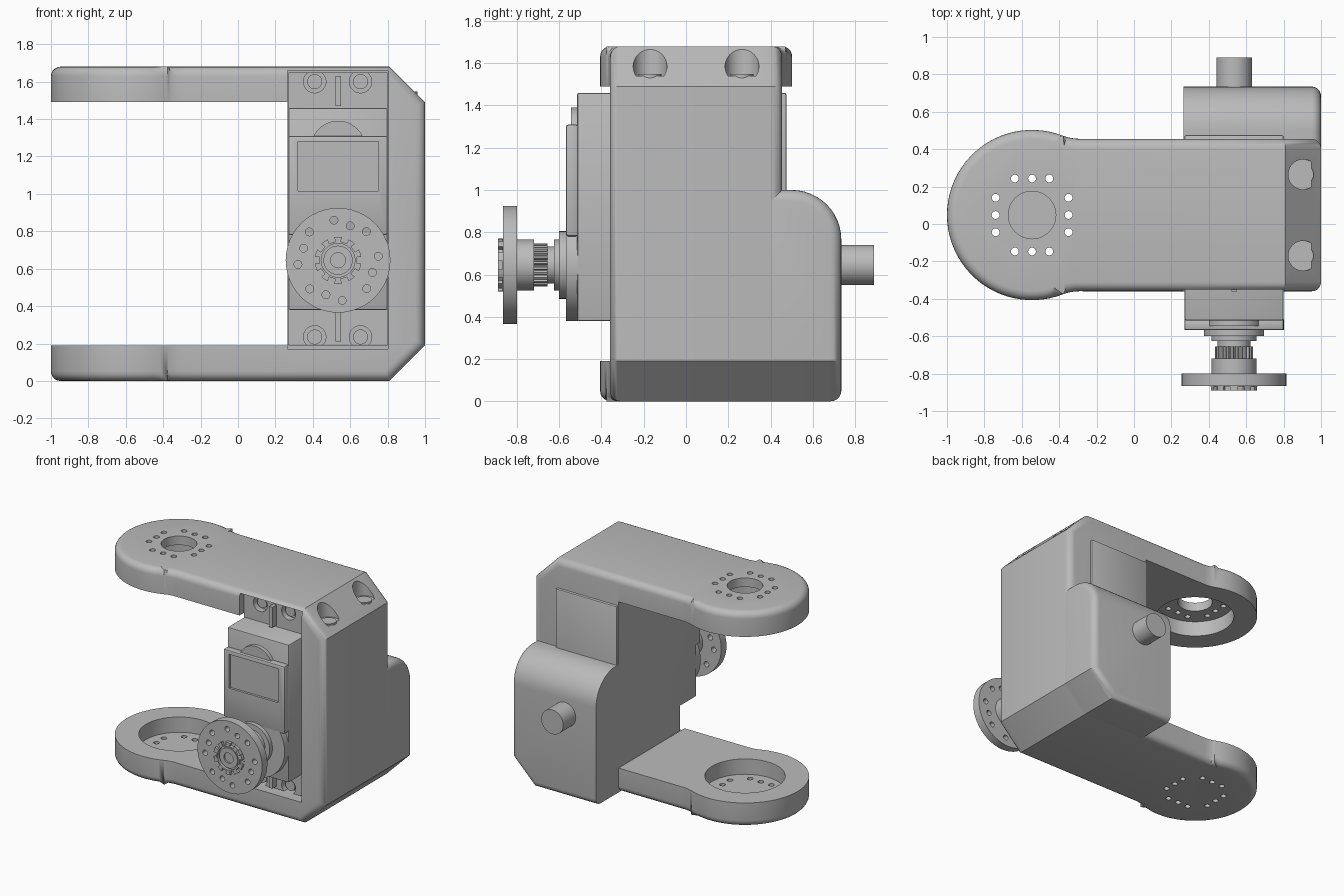
import bpy, bmesh
from math import sin, cos, pi, radians, asin
from mathutils import Vector

cube = bpy.data.objects.get("Cube")
if cube:
    bpy.data.objects.remove(cube, do_unlink=True)

grey = bpy.data.materials.new("plain grey")
grey.use_nodes = True
COL = (0.5, 0.5, 0.5, 1)
grey.diffuse_color = COL
grey.node_tree.nodes["Principled BSDF"].inputs["Base Color"].default_value = COL

SX, SZ = 0.535, 0.645       # output shaft centre
AX, AY = -0.545, 0.048      # arm disc centre
TOP, ARM = 1.68, 0.19       # total height, arm thickness
BACK, FRONT, SIDE = 0.455, -0.36, 0.265


def circle(cx, cy, r, n=48):
    return [(cx + r * cos(2 * pi * i / n), cy + r * sin(2 * pi * i / n)) for i in range(n)]


def rect(a0, a1, b0, b1):
    return [(a0, b0), (a1, b0), (a1, b1), (a0, b1)]


def place(axis, p, d):
    return {"x": (d, p[0], p[1]), "y": (p[0], d, p[1]), "z": (p[0], p[1], d)}[axis]


def prisms(outlines, axis, a, b):
    """Extrude closed 2D outlines along an axis into one bmesh."""
    bm = bmesh.new()
    for pts in outlines:
        lo = [bm.verts.new(place(axis, p, a)) for p in pts]
        hi = [bm.verts.new(place(axis, p, b)) for p in pts]
        bm.faces.new(lo)
        bm.faces.new(hi)
        for i in range(len(pts)):
            j = (i + 1) % len(pts)
            bm.faces.new((lo[i], lo[j], hi[j], hi[i]))
    bmesh.ops.recalc_face_normals(bm, faces=bm.faces)
    return bm


def bevel(bm, rule, size, segs=5):
    edges = [e for e in bm.edges if rule(e.verts[0].co, e.verts[1].co)]
    bmesh.ops.bevel(bm, geom=edges, offset=size, segments=segs, profile=0.5, affect='EDGES')


def build(name, bm, cuts=()):
    """Make an object, subtract the cutters, shade it."""
    me = bpy.data.meshes.new(name)
    bm.to_mesh(me)
    bm.free()
    me.materials.append(grey)
    ob = bpy.data.objects.new(name, me)
    bpy.context.collection.objects.link(ob)
    bpy.ops.object.select_all(action='DESELECT')
    bpy.context.view_layer.objects.active = ob
    ob.select_set(True)
    for c in cuts:
        cutter = build("cutter", c)
        bpy.context.view_layer.objects.active = ob
        m = ob.modifiers.new("cut", 'BOOLEAN')
        m.operation, m.solver, m.object = 'DIFFERENCE', 'EXACT', cutter
        bpy.ops.object.modifier_apply(modifier=m.name)
        bpy.data.objects.remove(cutter, do_unlink=True)
    bpy.ops.object.select_all(action='DESELECT')
    ob.select_set(True)
    bpy.ops.object.shade_smooth_by_angle(angle=radians(32))
    return ob


def box(name, x, y, z, soft=0, cuts=()):
    bm = prisms([rect(*x, *z)], "y", *y)
    if soft:
        bevel(bm, lambda a, b: True, soft, 2)
    return build(name, bm, cuts)


def disc(name, r, y0, y1, cuts=()):
    return build(name, prisms([circle(SX, SZ, r)], "y", y0, y1), cuts)


def screw_pattern(cx, cy, turn=0):
    """Four rows of three small holes on the sides of a square."""
    out = []
    for k in range(4):
        t = k * pi / 2 + turn
        for s in (-0.092, 0, 0.092):
            out.append(circle(cx + 0.195 * cos(t) - s * sin(t),
                              cy + 0.195 * sin(t) + s * cos(t), 0.021, 16))
    return out


# Arms: round-ended plates with a horn recess on the inner side
def arm(name, outer, inner, through):
    half, r = (BACK - FRONT) / 2, 0.455
    t0 = asin(half / r)
    pts = [(AX + r * cos(t), AY + r * sin(t))
           for t in (t0 + (2 * pi - 2 * t0) * i / 48 for i in range(49))]
    neck = pts[0][0]
    bm = prisms([pts + [(SIDE, FRONT), (SIDE, BACK)]], "z", inner, outer)
    bevel(bm, lambda a, b: abs(a.z - b.z) > 0.1 and abs(a.x - neck) < 0.001
          and abs(b.x - neck) < 0.001, 0.05, 4)
    bevel(bm, lambda a, b: abs(a.z - outer) < 0.001 and abs(b.z - outer) < 0.001
          and not (a.x > 0.2 and b.x > 0.2), 0.05)
    s = 1 if outer > inner else -1
    cuts = [prisms([circle(AX, AY, 0.285, 64)], "z", inner - s * 0.05, inner + s * 0.12),
            prisms(screw_pattern(AX, AY), "z", inner - 0.3, inner + 0.3)]
    if through:
        cuts.append(prisms([circle(AX, AY, 0.127)], "z", inner - 0.3, inner + 0.3))
    return build(name, bm, cuts)


arm("upper_arm", TOP, TOP - ARM, True)
arm("lower_arm", 0, ARM, False)

# Upright housing with chamfered corners, motor pocket and screw wells
outline = [(SIDE, 0), (0.81, 0), (1, ARM), (1, TOP - ARM), (0.81, TOP), (SIDE, TOP)]
bm = prisms([outline], "y", FRONT, BACK)
bevel(bm, lambda a, b: abs(a.y - b.y) < 0.01 and not (a.x < 0.3 and b.x < 0.3), 0.05)
wells = prisms([circle(0.905, y, 0.08) for y in (-0.17, 0.265)], "z", 1.54, 1.8)
pocket = prisms([rect(0.2, 0.803, 0.17, 1.66)], "y", -0.5, -0.2)
build("housing", bm, [pocket, wells])
for y in (-0.17, 0.265):
    build("well_screw", prisms([circle(0.905, y, 0.055, 32)], "z", 1.53, 1.548))

# Rear box: rounded top, chamfered lower side
RY, R = 0.735, 0.235
arc = [(RY - R + R * cos(t), 1 - R + R * sin(t)) for t in (pi / 2 * i / 12 for i in range(13))]
bm = prisms([[(BACK - 0.05, 0), (RY, 0)] + arc + [(BACK - 0.05, 1)]], "x", SIDE, 1)
bmesh.ops.bisect_plane(bm, geom=bm.verts[:] + bm.edges[:] + bm.faces[:], dist=1e-5,
                       plane_co=(1, 0, ARM), plane_no=(1, 0, -1), clear_outer=True)
bmesh.ops.holes_fill(bm, edges=[e for e in bm.edges if e.is_boundary])
bmesh.ops.recalc_face_normals(bm, faces=bm.faces)


def rear_rule(a, b):
    if a.x > 0.99 and b.x > 0.99 and a.z > 0.7 and b.z > 0.7:
        return abs(a.y - b.y) > 1e-4
    flat = a.z > 0.7 and b.z > 0.7
    left = a.x < 0.3 and b.x < 0.3
    return a.y > RY - 0.001 and b.y > RY - 0.001 and not flat and not left


bevel(bm, rear_rule, 0.05)
build("rear_box", bm)
disc("rear_peg", 0.095, 0.7, 0.89)

# Motor case with mounting ears
MX = (SIDE + 0.004, 0.8)
box("motor_case", MX, (-0.515, 0.475), (0.38, 1.46), 0.01)
for name, z0, z1, zs in (("upper_ear", 1.45, 1.65, 1.6), ("lower_ear", 0.19, 0.39, 0.235)):
    spots = [0.41, 0.655]
    rings = prisms([circle(x, zs, 0.06, 32) for x in spots], "y", -0.4, -0.26)
    box(name, MX, (-0.31, -0.19), (z0, z1), 0, [rings])
    build(name + "_screws", prisms([circle(x, zs, 0.04, 32) for x in spots], "y", -0.29, -0.25))
    box(name + "_rib", (0.52, 0.55), (-0.36, -0.3), (z0 + 0.02, z1 - 0.02))

# Front cover: label panel, round gear boss and crown
label = prisms([rect(0.32, 0.75, 1.015, 1.28)], "y", -0.6, -0.55)
box("front_cover", MX, (-0.568, -0.51), (0.78, 1.31), 0.012, [label])
disc("gear_boss", 0.266, -0.567, -0.51)
build("cover_crown", prisms([circle(SX, 1.245, 0.146)], "y", -0.545, -0.51))

# Output shaft with a splined section
disc("shaft_base", 0.16, -0.6, -0.56)
disc("shaft_collar", 0.12, -0.625, -0.6)
disc("shaft_core", 0.088, -0.74, -0.62)
teeth = [(SX + r * cos(t), SZ + r * sin(t))
         for k in range(24)
         for r, t in ((0.088, k * pi / 12), (0.102, k * pi / 12 + 0.06),
                      (0.102, k * pi / 12 + 0.16), (0.088, k * pi / 12 + 0.22))]
build("shaft_spline", prisms([teeth], "y", -0.72, -0.655))
disc("horn_hub", 0.12, -0.81, -0.72)

# Horn disc with screw holes, notched crown and centre screw
disc("horn_disc", 0.28, -0.865, -0.8,
     [prisms(screw_pattern(SX, SZ, radians(-19.4)), "y", -1, -0.7)])
notches = []
for k in range(10):
    u = Vector((cos(k * pi / 5), sin(k * pi / 5)))
    v = Vector((-u.y, u.x)) * 0.018
    c = Vector((SX, SZ))
    notches.append([tuple(c + u * r + v * s) for r, s in ((0.1, -1), (0.15, -1), (0.15, 1), (0.1, 1))])
disc("horn_crown", 0.125, -0.89, -0.86,
     [prisms([circle(SX, SZ, 0.09)], "y", -0.95, -0.868), prisms(notches, "y", -0.95, -0.868)])
disc("centre_screw", 0.078, -0.882, -0.86, [prisms([circle(SX, SZ, 0.04)], "y", -0.95, -0.87)])
